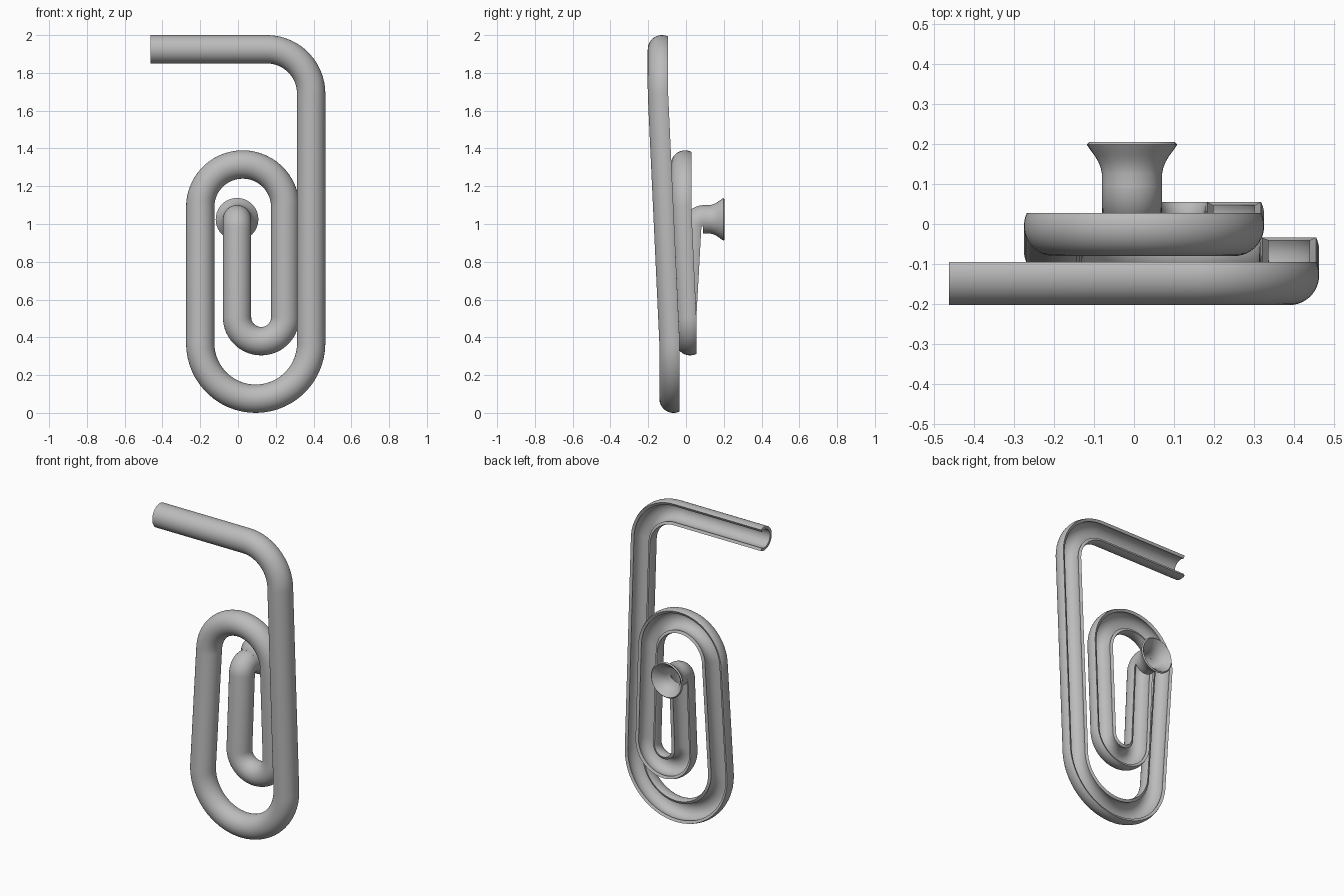
import bpy, bmesh
from math import sin, cos, radians, pi
from mathutils import Vector

if "Cube" in bpy.data.objects:
    bpy.data.objects.remove(bpy.data.objects["Cube"])

grey = bpy.data.materials.new("plain grey")
grey.use_nodes = True
colour = (0.5, 0.5, 0.5, 1)
grey.diffuse_color = colour
grey.node_tree.nodes["Principled BSDF"].inputs["Base Color"].default_value = colour

RADIUS, WALL, LIP = 0.075, 0.018, 26   # tube radius, wall, arc past the half circle
BACK = Vector((0, 1, 0))


def skin(name, rings, closed):
    """Join closed rings of points into a solid; open runs get strip caps."""
    bm = bmesh.new()
    rows = [[bm.verts.new(p) for p in ring] for ring in rings]
    n = len(rows[0])
    pairs = list(zip(rows, rows[1:]))
    if closed:
        pairs.append((rows[-1], rows[0]))
    for a, b in pairs:
        for i in range(n):
            j = (i + 1) % n
            bm.faces.new((a[i], a[j], b[j], b[i]))
    if not closed:
        for row in (rows[0], rows[-1]):
            for i in range(n // 2 - 1):
                bm.faces.new((row[i], row[i + 1], row[n - 2 - i], row[n - 1 - i]))
    bmesh.ops.recalc_face_normals(bm, faces=bm.faces)
    mesh = bpy.data.meshes.new(name)
    bm.to_mesh(mesh)
    bm.free()
    mesh.materials.append(grey)
    obj = bpy.data.objects.new(name, mesh)
    bpy.context.collection.objects.link(obj)
    bpy.ops.object.select_all(action="DESELECT")
    obj.select_set(True)
    bpy.context.view_layer.objects.active = obj
    bpy.ops.object.shade_smooth_by_angle(angle=radians(35))
    return obj


def bend(cx, cz, r, start, end, y):
    """Arc at constant depth, as (position, back direction) pairs."""
    steps = abs(end - start) // 6
    angles = [radians(start + (end - start) * i / steps) for i in range(steps + 1)]
    return [(Vector((cx + r * cos(a), y, cz + r * sin(a))), BACK) for a in angles]


# Path of the coiled channel: arm, long leg, three return bends, elbow
path = [(Vector((-0.4625, -0.1275, 1.925)), BACK)]
path += bend(0.1525, 1.69, 0.235, 90, 0, -0.1275)
path += bend(0.0937, 0.3687, 0.2937, 0, -180, -0.066)
path += bend(0.025, 1.09, 0.225, 180, 0, -0.005)
path += bend(0.1225, 0.507, 0.1275, 0, -180, 0.022)
for k in range(13):
    a = k / 12 * pi / 2
    path.append((Vector((-0.005, 0.098 - 0.05 * cos(a), 0.975 + 0.05 * sin(a))),
                 Vector((0, cos(a), -sin(a)))))

# Cross-section: a thick round shell left open at the back
arc = [radians(-90 - LIP + (180 + 2 * LIP) * i / 28) for i in range(29)]
section = [(RADIUS * sin(t), -RADIUS * cos(t)) for t in arc]
inner = RADIUS - WALL
section += [(inner * sin(t), -inner * cos(t)) for t in reversed(arc)]

rings = []
for i, (pos, back) in enumerate(path):
    tangent = Vector()
    if i > 0:
        tangent += (pos - path[i - 1][0]).normalized()
    if i < len(path) - 1:
        tangent += (path[i + 1][0] - pos).normalized()
    tangent.normalize()
    back = (back - tangent * back.dot(tangent)).normalized()
    side = tangent.cross(back)
    rings.append([pos + side * s + back * b for s, b in section])
skin("coiled_channel", rings, False)

# Flared horn at the back, turned about its own axis (depth, radius)
outer = [(0.09, 0.075), (0.125, 0.075), (0.14, 0.078), (0.155, 0.084),
         (0.17, 0.093), (0.185, 0.104), (0.198, 0.113)]
bore = [(0.205, 0.106), (0.188, 0.088), (0.17, 0.073), (0.155, 0.065),
        (0.14, 0.06), (0.125, 0.057), (0.09, 0.057)]
rings = []
for k in range(40):
    a = 2 * pi * k / 40
    rings.append([Vector((-0.005 + r * cos(a), y, 1.025 + r * sin(a)))
                  for y, r in outer + bore])
skin("flared_horn", rings, True)
